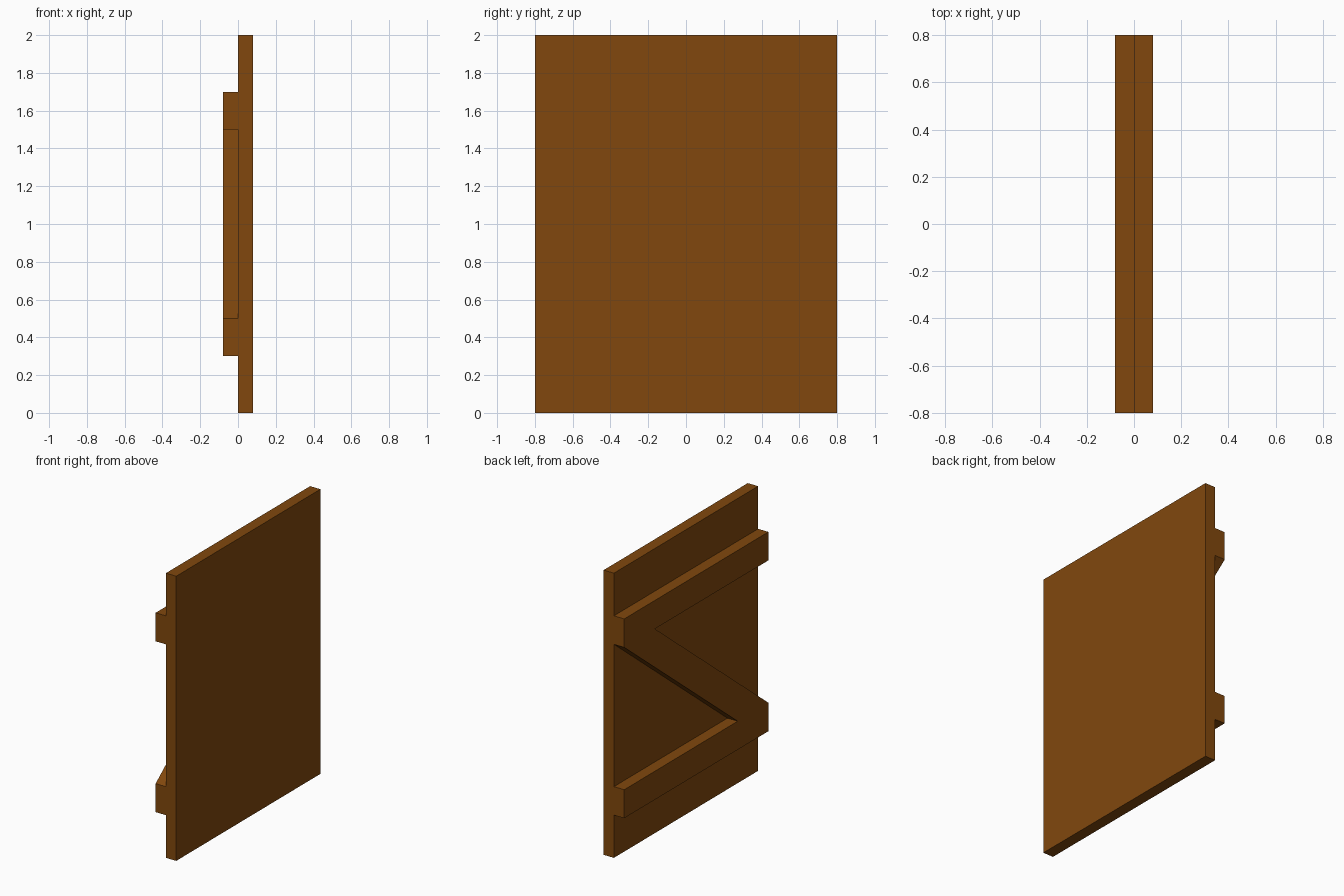
import bpy
import bmesh

cube = bpy.data.objects.get("Cube")
if cube:
    bpy.data.objects.remove(cube, do_unlink=True)

# Single warm brown for the whole panel
COLOUR = (0.22, 0.064, 0.004, 1.0)
wood = bpy.data.materials.new("brown_wood")
wood.use_nodes = True
wood.diffuse_color = COLOUR
shader = wood.node_tree.nodes["Principled BSDF"]
shader.inputs["Base Color"].default_value = COLOUR
shader.inputs["Roughness"].default_value = 0.8

HALF_WIDTH = 0.8
HEIGHT = 2.0
THICK = 0.08
RAIL_LOW, RAIL_HIGH = 0.3, 0.5   # lower rail edges
BRACE = 0.34                     # brace width measured along a rail


def extrude_outline(name, outline, x0, x1):
    """Extrude a (y, z) outline along x from x0 to x1."""
    bm = bmesh.new()
    face = bm.faces.new([bm.verts.new((x0, y, z)) for y, z in outline])
    result = bmesh.ops.extrude_face_region(bm, geom=[face])
    moved = [v for v in result["geom"] if isinstance(v, bmesh.types.BMVert)]
    bmesh.ops.translate(bm, verts=moved, vec=(x1 - x0, 0, 0))
    bmesh.ops.recalc_face_normals(bm, faces=bm.faces)
    mesh = bpy.data.meshes.new(name)
    bm.to_mesh(mesh)
    bm.free()
    mesh.materials.append(wood)
    obj = bpy.data.objects.new(name, mesh)
    bpy.context.collection.objects.link(obj)
    return obj


# Flat door panel
w = HALF_WIDTH
extrude_outline("door_panel", [(-w, 0), (w, 0), (w, HEIGHT), (-w, HEIGHT)], 0, THICK)

# Two rails joined by a diagonal: half the outline, then its half-turn copy
half = [(-w, RAIL_HIGH), (-w, RAIL_LOW), (w, RAIL_LOW), (w, RAIL_HIGH),
        (BRACE - w, RAIL_HIGH)]
turned = [(-y, HEIGHT - z) for y, z in half]
extrude_outline("cross_brace", half + turned, -THICK, 0)
